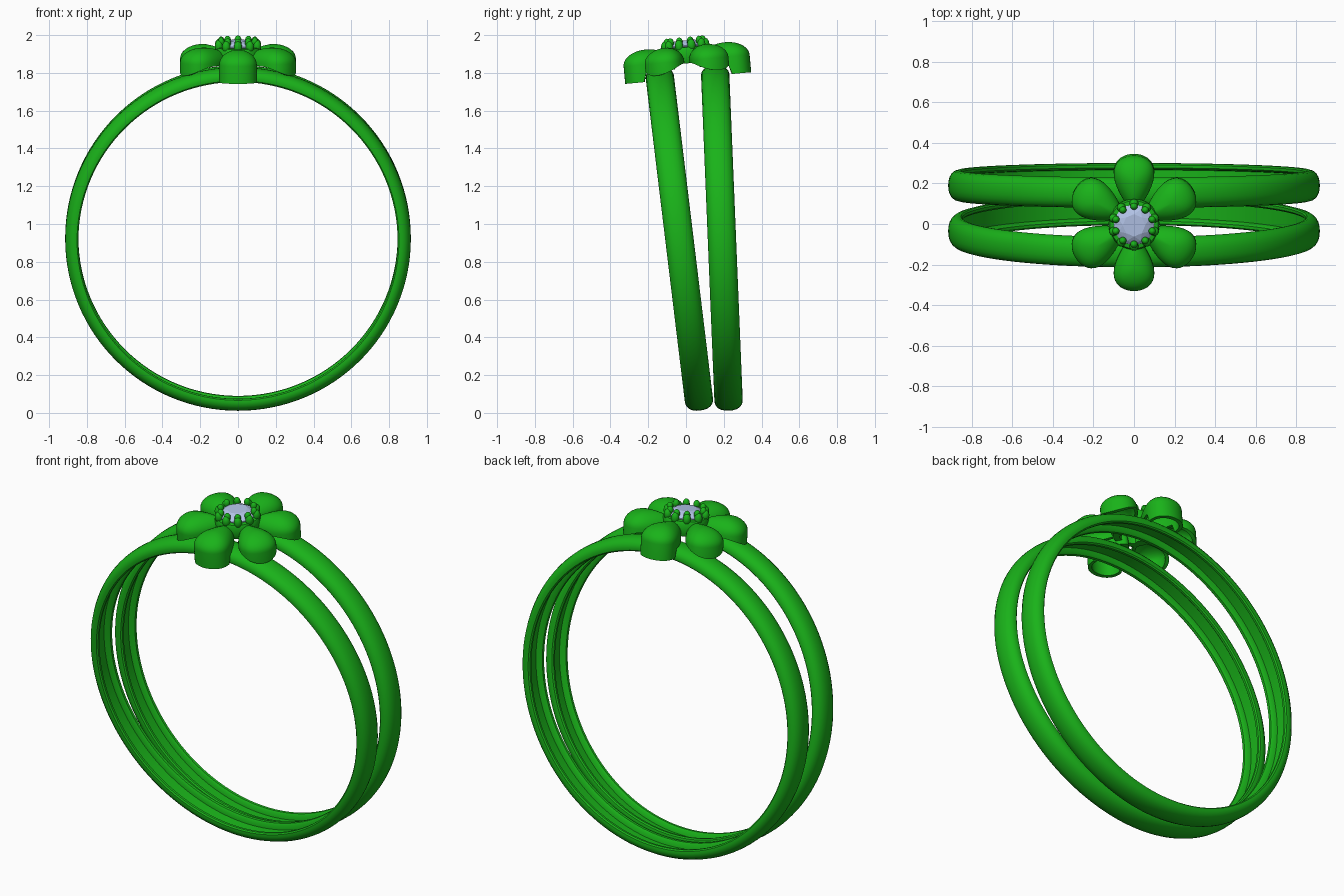
import bpy, bmesh
from math import sin, cos, pi, radians
from mathutils import Matrix, Vector

if "Cube" in bpy.data.objects:
    bpy.data.objects.remove(bpy.data.objects["Cube"])


def material(name, rgb):
    m = bpy.data.materials.new(name)
    m.diffuse_color = (*rgb, 1)
    m.use_nodes = True
    m.node_tree.nodes["Principled BSDF"].inputs["Base Color"].default_value = m.diffuse_color
    return m


GREEN = material("green_metal", (0.01, 0.45, 0.01))
GEM = material("pale_gem", (0.45, 0.55, 0.8))


def finish(name, bm, mat, matrix, smooth=35):
    bmesh.ops.recalc_face_normals(bm, faces=bm.faces)
    me = bpy.data.meshes.new(name)
    bm.to_mesh(me)
    bm.free()
    me.materials.append(mat)
    ob = bpy.data.objects.new(name, me)
    bpy.context.collection.objects.link(ob)
    ob.matrix_world = matrix
    if smooth:
        bpy.ops.object.select_all(action='DESELECT')
        ob.select_set(True)
        bpy.context.view_layer.objects.active = ob
        bpy.ops.object.shade_smooth_by_angle(angle=radians(smooth))
    return ob


def bridge(bm, a, b):
    n = len(a)
    for i in range(n):
        bm.faces.new((a[i], a[(i + 1) % n], b[(i + 1) % n], b[i]))


def revolve(profile, n, axis):
    """Closed (radius, along) profile turned round the y or z axis."""
    bm = bmesh.new()
    rings = []
    for k in range(n):
        c, s = cos(2 * pi * k / n), sin(2 * pi * k / n)
        rings.append([bm.verts.new((r * c, a, r * s) if axis == 'y' else (r * c, r * s, a))
                      for r, a in profile])
    for k in range(n):
        bridge(bm, rings[k], rings[(k + 1) % n])
    return bm


# Two leaning bands: domed outside, hollow channel inside
half = [(0.915, 0.0), (0.914, 0.02), (0.909, 0.04), (0.899, 0.058), (0.884, 0.07),
        (0.866, 0.075), (0.852, 0.073), (0.845, 0.066), (0.846, 0.052), (0.855, 0.044), (0.88, 0.04)]
band_profile = half + [(r, -a) for r, a in reversed(half[1:])]
for name, y, z, tilt in (("front_band", -0.035, 0.921, 6.9), ("back_band", 0.19, 0.926, 2.35)):
    finish(name, revolve(band_profile, 128, 'y'), GREEN,
           Matrix.Translation((0, y, z)) @ Matrix.Rotation(radians(tilt), 4, 'X'))

# The whole flower head leans slightly towards the front
HEAD = Matrix.Translation((0, 0, 1.9)) @ Matrix.Rotation(radians(5.3), 4, 'X')


def petal(end_petal, n=48):
    """Hollow egg-shaped dome with a skirt that is notched over the band."""
    def base(t):
        if end_petal:
            return -0.128 if cos(t) > 0.2 else -0.075
        return -0.1 + 0.05 * sin(t) ** 2 if cos(t) > 0 else -0.05
    bm = bmesh.new()

    def ring(scale, z):
        out = []
        for i in range(n):
            t = 2 * pi * i / n
            u = 0.2 + 0.135 * cos(t)
            v = 0.1 * sin(t) * (0.92 + 0.42 * cos(t))
            out.append(bm.verts.new((0.215 + (u - 0.215) * scale, v * scale,
                                     base(t) if z is None else z)))
        return out
    steps = [radians(a) for a in (80, 66, 52, 40, 28, 18, 9, 0)]
    rings = [ring(cos(a), -0.035 + 0.078 * sin(a)) for a in steps]
    rings += [ring(1, None), ring(0.82, None)]
    rings += [ring(0.82 * cos(a), -0.035 + 0.055 * sin(a)) for a in reversed(steps)]
    for a, b in zip(rings, rings[1:]):
        bridge(bm, a, b)
    for r, z in ((rings[0], 0.043), (rings[-1], 0.02)):
        tip = bm.verts.new((0.215, 0, z))
        for i in range(n):
            bm.faces.new((r[i], r[(i + 1) % n], tip))
    return bm


for k in range(6):
    finish(f"petal_{k + 1}", petal(k in (1, 4)), GREEN,
           HEAD @ Matrix.Rotation(radians(30 + 60 * k), 4, 'Z'), 45)

# Round setting that holds the stone
finish("bezel", revolve([(0.082, -0.05), (0.115, -0.05), (0.124, -0.03), (0.125, 0.02),
                         (0.118, 0.035), (0.095, 0.038), (0.085, 0.025)], 64, 'z'), GREEN, HEAD)

# Ten prongs, each a lower bead and a smaller tip
bm = bmesh.new()
for k in range(10):
    turn = Matrix.Rotation(radians(18 + 36 * k), 4, 'Z')
    for r, z, w, h in ((0.106, 0.045, 0.022, 0.032), (0.094, 0.066, 0.018, 0.024)):
        bmesh.ops.create_uvsphere(bm, u_segments=16, v_segments=10, radius=1,
                                  matrix=turn @ Matrix.Translation((r, 0, z)) @ Matrix.Diagonal((w, w, h, 1)))
finish("prongs", bm, GREEN, HEAD, 60)

# Faceted stone: table, crown, girdle and pointed pavilion
bm = bmesh.new()
for count, r, z, off in ((8, 0.055, 0.072, 0), (8, 0.083, 0.06, 0.5), (16, 0.1, 0.045, 0),
                         (16, 0.1, 0.04, 0), (8, 0.045, -0.01, 0.5), (1, 0, -0.045, 0)):
    for i in range(count):
        a = 2 * pi * (i + off) / count
        bm.verts.new((r * cos(a), r * sin(a), z))
bmesh.ops.convex_hull(bm, input=bm.verts)
finish("stone", bm, GEM, HEAD, 0)
